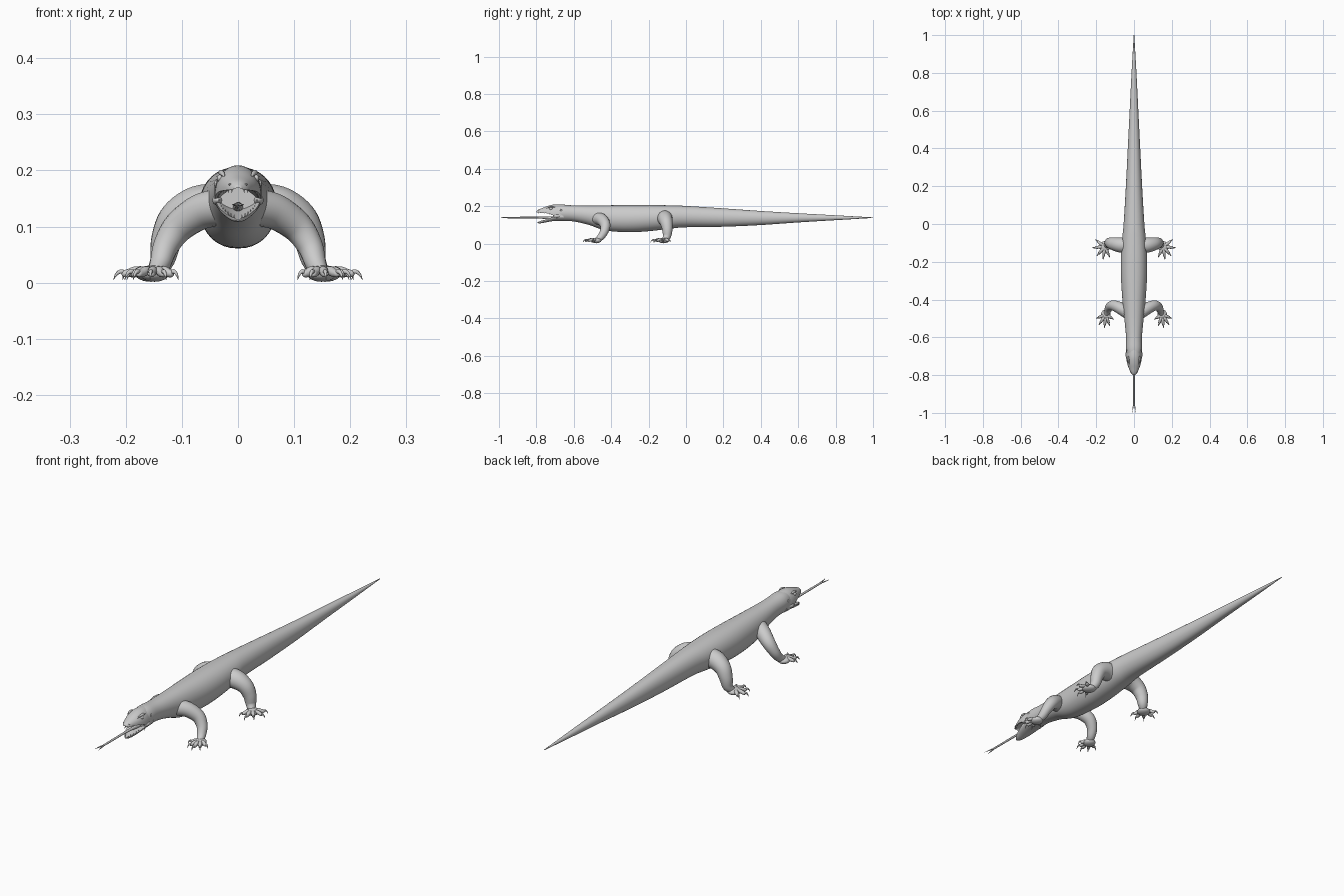
import bpy, bmesh, math
from mathutils import Vector, Matrix

if "Cube" in bpy.data.objects:
    bpy.data.objects.remove(bpy.data.objects["Cube"])


def spline(rows, steps):
    """Catmull-Rom through rows of numbers."""
    out = []
    for i in range(len(rows) - 1):
        p0, p1 = rows[max(i - 1, 0)], rows[i]
        p2, p3 = rows[i + 1], rows[min(i + 2, len(rows) - 1)]
        for s in range(steps):
            t = s / steps
            out.append([0.5 * (2 * b + (c - a) * t + (2 * a - 5 * b + 4 * c - d) * t * t
                               + (3 * b - a - 3 * c + d) * t ** 3)
                        for a, b, c, d in zip(p0, p1, p2, p3)])
    out.append(list(rows[-1]))
    return out


def skin(bm, rings):
    loops = [[bm.verts.new(p) for p in r] for r in rings]
    n = len(loops[0])
    for a, b in zip(loops, loops[1:]):
        for i in range(n):
            bm.faces.new((a[i], a[(i + 1) % n], b[(i + 1) % n], b[i]))
    bm.faces.new(loops[0])
    bm.faces.new(loops[-1])


def finish(name, bm, mirror=False, angle=50):
    bmesh.ops.recalc_face_normals(bm, faces=bm.faces)
    me = bpy.data.meshes.new(name)
    bm.to_mesh(me)
    bm.free()
    me.shade_smooth()
    me.set_sharp_from_angle(angle=math.radians(angle))
    ob = bpy.data.objects.new(name, me)
    bpy.context.collection.objects.link(ob)
    if mirror:
        ob.modifiers.new("Mirror", 'MIRROR')
    return ob


def tube(bm, rows, steps=5, n=14):
    """Round tube through (x, y, z, radius) rows."""
    pts = spline(rows, steps)
    pos = [Vector(p[:3]) for p in pts]
    side, rings = Vector((0.3, 0.2, 1)), []
    for i, c in enumerate(pos):
        t = (pos[min(i + 1, len(pos) - 1)] - pos[max(i - 1, 0)]).normalized()
        side = (side - t * side.dot(t)).normalized()
        up = t.cross(side)
        r = max(pts[i][3], 0.0004)
        rings.append([c + (side * math.cos(a) + up * math.sin(a)) * r
                      for a in (2 * math.pi * k / n for k in range(n))])
    skin(bm, rings)


def ellipsoid(bm, centre, size, turn=0):
    m = (Matrix.Translation(centre) @ Matrix.Rotation(turn, 4, 'Z')
         @ Matrix.Diagonal((*size, 1)))
    bmesh.ops.create_uvsphere(bm, u_segments=20, v_segments=12, radius=1, matrix=m)


# Neck, trunk and tail: y, top, bottom, half width
body_rows = [
    (-0.700, .204, .124, .036), (-0.66, .208, .121, .042), (-0.60, .204, .118, .042),
    (-0.52, .203, .100, .049), (-0.45, .204, .075, .057), (-0.38, .205, .064, .063),
    (-0.28, .206, .061, .069), (-0.18, .206, .068, .069), (-0.08, .204, .080, .063),
    (0.0, .201, .087, .055), (0.2, .188, .090, .043), (0.4, .174, .099, .033),
    (0.6, .162, .113, .023), (0.8, .151, .125, .013), (1.0, .140, .137, .0015)]
rings = []
for y, top, bot, w in spline(body_rows, 5):
    c, h = (top + bot) / 2, (top - bot) / 2
    rings.append([(w * math.copysign(abs(math.cos(a)) ** 0.9, math.cos(a)), y, c + h * math.sin(a))
                  for a in (2 * math.pi * k / 36 for k in range(36))])
bm = bmesh.new()
skin(bm, rings)
finish("body_and_tail", bm)


def jaw(name, rows, scoop):
    """Half-round shell: outer arc to the edge, lip line, hollowed mouth side."""
    rings = []
    for y, edge, lip, w in spline(rows, 4):
        arc = [math.pi * k / 18 for k in range(19)]
        outer = [(w * math.cos(a), y, lip + (edge - lip) * math.sin(a) ** 0.85) for a in arc]
        inner = [(0.85 * w * u, y, lip + (edge - lip) * scoop * (1 - u * u))
                 for u in (-1 + k / 5 for k in range(11))]
        rings.append(outer + inner)
    bm = bmesh.new()
    skin(bm, rings)
    finish(name, bm)


# Open mouth: y, outer edge height, lip height, half width
jaw("upper_head", [(-0.655, .207, .140, .040), (-0.70, .209, .148, .042), (-0.735, .202, .160, .037),
                   (-0.765, .191, .164, .027), (-0.788, .182, .165, .017), (-0.80, .173, .167, .006)], 0.35)
jaw("lower_jaw", [(-0.655, .121, .150, .040), (-0.70, .121, .145, .040), (-0.735, .116, .133, .033),
                  (-0.765, .110, .124, .023), (-0.783, .108, .118, .014), (-0.793, .110, .115, .005)], 0.6)

# Cheek skin at the mouth corner
bm = bmesh.new()
tube(bm, [(.030, -.66, .150, .006), (.036, -.69, .147, .010), (.036, -.705, .147, .006),
          (.034, -.712, .147, .001)], 4, 10)
finish("cheek", bm, True)

# Teeth along both lips
bm = bmesh.new()
for k in range(7):
    t = k / 6
    y, x = -0.72 - 0.07 * t, 0.036 - 0.025 * t ** 1.4
    zu, zl = .157 + .008 * min(1, 2 * t), .137 - .020 * t
    tube(bm, [(x, y, zu + .003, .0018), (x, y, zu - .005, .0003)], 1, 6)
    tube(bm, [(x - .004, y + .004, zl - .003, .0018), (x - .004, y + .004, zl + .004, .0003)], 1, 6)
finish("teeth", bm, True)

# Eyes, brows, ears and nostrils
bm = bmesh.new()
ellipsoid(bm, (.0315, -.722, .186), (.006, .009, .007), .2)
finish("eye", bm, True)
bm = bmesh.new()
tube(bm, [(.030, -.700, .194, .002), (.030, -.715, .196, .005), (.0275, -.730, .194, .004),
          (.024, -.745, .189, .001)], 4, 10)
finish("brow", bm, True)
bm = bmesh.new()
ellipsoid(bm, (.039, -.668, .176), (.003, .005, .008))
finish("ear", bm, True)
bm = bmesh.new()
ellipsoid(bm, (.014, -.787, .175), (.003, .004, .002), .5)
finish("nostril", bm, True)

# Forked tongue
bm = bmesh.new()
tube(bm, [(0, -.69, .134, .010), (0, -.74, .137, .007), (0, -.80, .139, .005),
          (0, -.88, .139, .0045), (0, -.955, .139, .004)], 4, 10)
for s in (-1, 1):
    tube(bm, [(0, -.945, .139, .003), (s * .004, -.965, .139, .0025), (s * .010, -.9996, .139, .0005)], 4, 8)
finish("tongue", bm)


def limb(prefix, path, paw, size, turn, tips):
    bm = bmesh.new()
    tube(bm, path, 6, 20)
    finish(prefix + "_leg", bm, True)
    bm = bmesh.new()
    ellipsoid(bm, paw, size, turn)
    finish(prefix + "_paw", bm, True)
    toes, claws = bmesh.new(), bmesh.new()
    px, py, pz = paw
    for tx, ty in tips:
        at = lambda f, z, r: (px + (tx - px) * f, py + (ty - py) * f, z, r)
        tube(toes, [at(.1, .014, .010), at(.38, .021, .0085), at(.6, .017, .0075),
                    at(.74, .016, .006), at(.78, .016, .002)], 4, 10)
        tube(claws, [at(.68, .017, .004), at(.80, .020, .004), at(.92, .015, .0025),
                     at(1.0, .005, .0004)], 4, 8)
    finish(prefix + "_toes", toes, True)
    finish(prefix + "_claws", claws, True)


# Legs: path of x, y, z, radius, then paw and claw tips
limb("front",
     [(.025, -.475, .135, .034), (.065, -.450, .127, .032), (.105, -.432, .100, .028),
      (.128, -.437, .066, .023), (.138, -.455, .036, .019), (.147, -.478, .018, .014)],
     (.149, -.480, .016), (.026, .028, .0145), .2,
     [(.106, -.505), (.128, -.541), (.157, -.552), (.187, -.535), (.202, -.500)])
limb("hind",
     [(.025, -.115, .135, .042), (.070, -.112, .133, .040), (.108, -.105, .112, .034),
      (.127, -.100, .076, .028), (.135, -.102, .040, .022), (.148, -.115, .018, .015)],
     (.155, -.120, .016), (.028, .030, .0145), .6,
     [(.128, -.176), (.164, -.190), (.198, -.170), (.222, -.126), (.206, -.082)])
